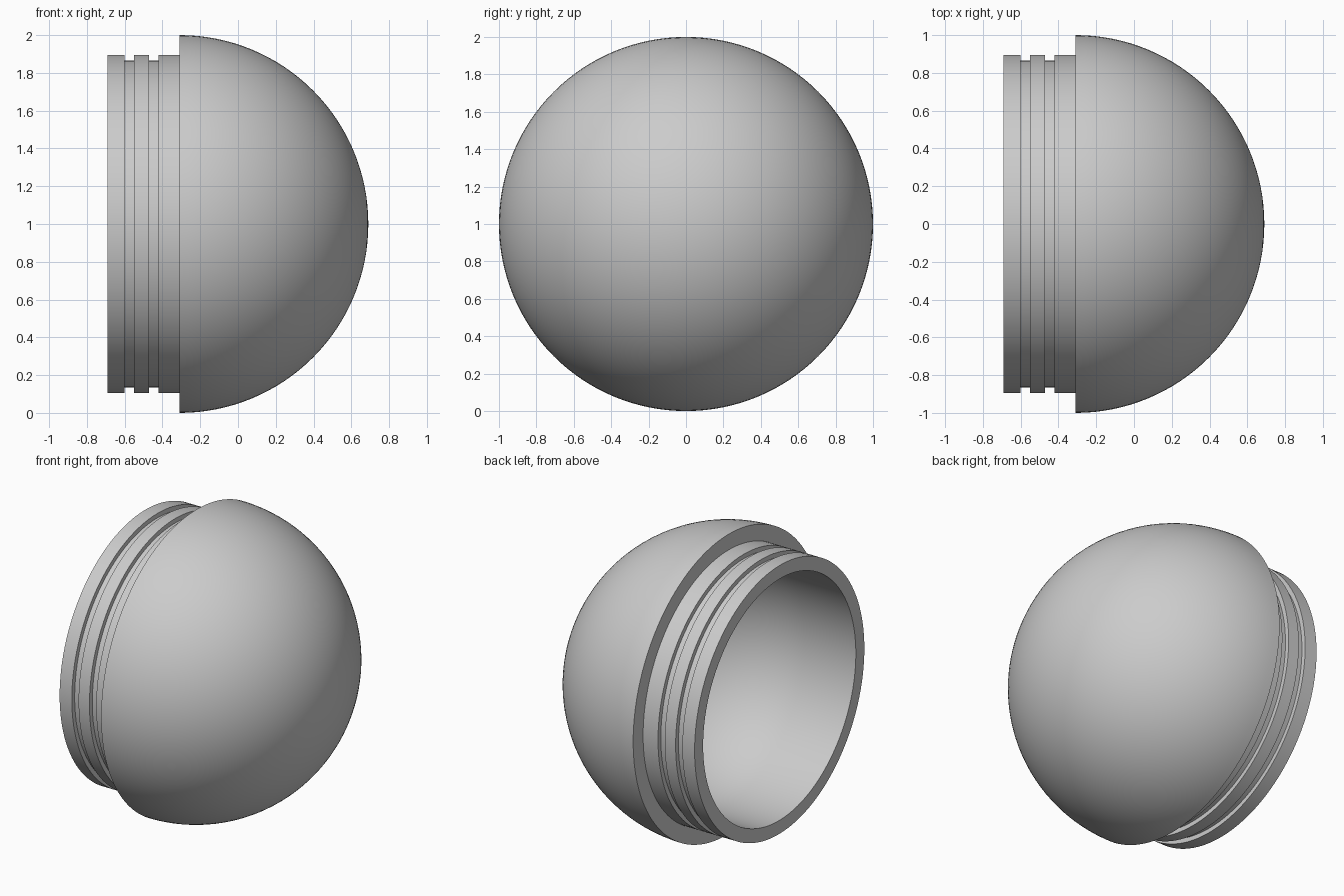
import bpy, bmesh
from math import sin, cos, pi, radians
from mathutils import Vector

cube = bpy.data.objects.get("Cube")
if cube:
    bpy.data.objects.remove(cube, do_unlink=True)

SEGMENTS = 128      # sides around the axis
ARC_STEPS = 32      # steps from shoulder to pole
BASE_X, REAR_X = -0.31, -0.69
OUTER, NECK, GROOVE, INNER = 1.0, 0.895, 0.865, 0.805


def quarter_arc(radius):
    """Points (x, radius) from the pole back to the dome's base."""
    angles = [i * pi / 2 / ARC_STEPS for i in range(ARC_STEPS + 1)]
    return [(BASE_X + radius * cos(a), radius * sin(a)) for a in angles]


# Profile: outer dome, stepped neck with two grooves, rim, hollow inside
profile = quarter_arc(OUTER) + [(BASE_X, NECK)]
for front, back in ((-0.42, -0.47), (-0.55, -0.60)):
    profile += [(front, NECK), (front, GROOVE), (back, GROOVE), (back, NECK)]
profile += [(REAR_X, NECK), (REAR_X, INNER)]
profile += reversed(quarter_arc(INNER))

# Revolve the profile about the x axis
bm = bmesh.new()
verts = [bm.verts.new((x, 0, r)) for x, r in profile]
edges = [bm.edges.new(pair) for pair in zip(verts, verts[1:])]
bmesh.ops.spin(bm, geom=verts + edges, cent=Vector(), axis=Vector((1, 0, 0)),
               angle=2 * pi, steps=SEGMENTS, use_merge=False)
bmesh.ops.remove_doubles(bm, verts=bm.verts, dist=0.0001)
bmesh.ops.recalc_face_normals(bm, faces=bm.faces)
bmesh.ops.translate(bm, verts=bm.verts, vec=(0, 0, OUTER))
mesh = bpy.data.meshes.new("domed_cap")
bm.to_mesh(mesh)
bm.free()

cap = bpy.data.objects.new("domed_cap", mesh)
bpy.context.collection.objects.link(cap)

# Plain grey finish
grey = bpy.data.materials.new("light_grey")
grey.use_nodes = True
colour = (0.6, 0.6, 0.6, 1)
grey.diffuse_color = colour
grey.node_tree.nodes["Principled BSDF"].inputs["Base Color"].default_value = colour
mesh.materials.append(grey)

# Smooth dome and walls, crisp steps
bpy.ops.object.select_all(action="DESELECT")
cap.select_set(True)
bpy.context.view_layer.objects.active = cap
bpy.ops.object.shade_smooth_by_angle(angle=radians(30))
